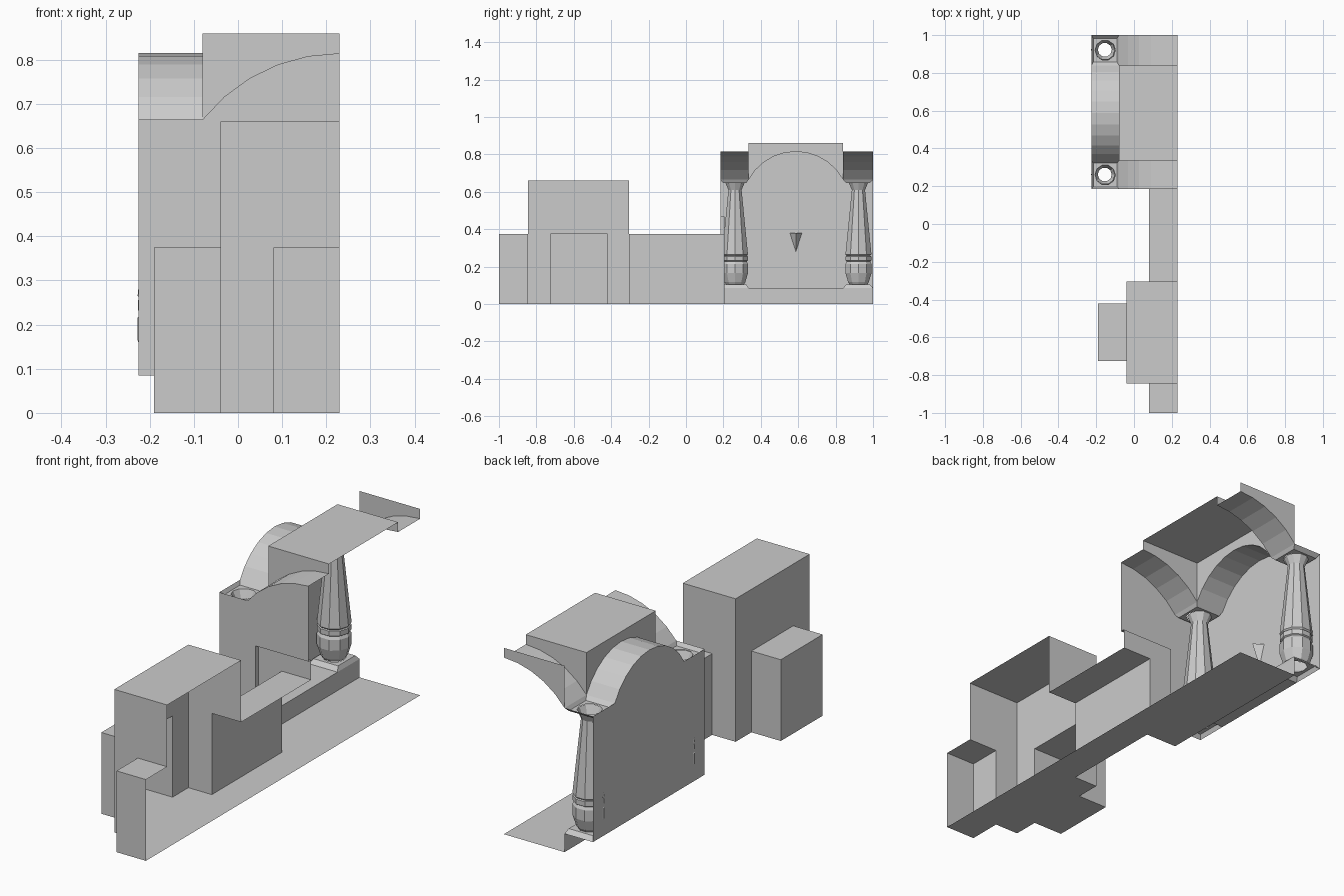
import bpy, bmesh
from math import sin, cos, asin, pi

if "Cube" in bpy.data.objects:
    bpy.data.objects.remove(bpy.data.objects["Cube"])

XR = 0.23                       # open section plane
XW, XC = -0.225, -0.08          # hall side wall, inner line of the pillars
Y0, Y1, Y2, Y3 = 0.185, 0.335, 0.84, 1.0
YD = 0.205                      # recessed door panel
STEP, SPRING, APEX, TOP = 0.085, 0.665, 0.815, 0.86


def build(name, faces):
    bm = bmesh.new()
    for f in faces:
        bm.faces.new([bm.verts.new(p) for p in f])
    bmesh.ops.remove_doubles(bm, verts=bm.verts[:], dist=1e-5)
    bmesh.ops.recalc_face_normals(bm, faces=bm.faces[:])
    me = bpy.data.meshes.new(name)
    bm.to_mesh(me)
    bm.free()
    ob = bpy.data.objects.new(name, me)
    bpy.context.collection.objects.link(ob)
    return ob


def flat(x0, x1, y0, y1, z):
    return [(x0, y0, z), (x1, y0, z), (x1, y1, z), (x0, y1, z)]


def wall_x(x, y0, y1, z0, z1):
    return [(x, y0, z0), (x, y1, z0), (x, y1, z1), (x, y0, z1)]


def wall_y(y, x0, x1, z0, z1):
    return [(x0, y, z0), (x1, y, z0), (x1, y, z1), (x0, y, z1)]


def cut_wall_y(y, x0, z1, dx, dz):
    """Wall reaching the section plane with a doorway cut from its corner."""
    pts = [(x0, 0), (dx, 0), (dx, dz), (XR, dz), (XR, z1), (x0, z1)]
    return [(x, y, z) for x, z in pts]


def arc(centre, half, n, full):
    """Segmental arch from the left springing to the crown or right springing."""
    h = APEX - SPRING
    r = (half * half + h * h) / (2 * h)
    a = asin(half / r)
    steps = 2 * n if full else n
    return [(centre + r * sin(-a + a * i / n), APEX - r + r * cos(-a + a * i / n))
            for i in range(steps + 1)]


# Low passage: end piece and link to the hall
for name, ya, yb in (("end_passage", -1.0, -0.845), ("link_passage", -0.305, YD)):
    f = [wall_x(0.08, ya, yb, 0, 0.375), flat(0.08, XR, ya, yb, 0.375),
         flat(0.08, XR, ya, yb, 0)]
    if ya == -1.0:
        f.append(wall_y(ya, 0.08, XR, 0, 0.375))
    build(name, f)

# Tall chamber with doorways at both ends and an opening to the niche
xa, ya, yb, na, nb = -0.04, -0.845, -0.305, -0.725, -0.42
chamber_side = [(xa, y, z) for y, z in ((ya, 0), (na, 0), (na, 0.375), (nb, 0.375),
                                        (nb, 0), (yb, 0), (yb, 0.66), (ya, 0.66))]
build("tall_chamber", [chamber_side, flat(xa, XR, ya, yb, 0.66), flat(xa, XR, ya, yb, 0),
                       cut_wall_y(ya, xa, 0.66, 0.08, 0.375),
                       cut_wall_y(yb, xa, 0.66, 0.08, 0.375)])
build("niche", [wall_x(-0.19, na, nb, 0, 0.375), wall_y(na, -0.19, xa, 0, 0.375),
                wall_y(nb, -0.19, xa, 0, 0.375), flat(-0.19, xa, na, nb, 0.375),
                flat(-0.19, xa, na, nb, 0)])

# Hall floor, step and shelf under the side arch
build("hall_floor", [flat(XC, XR, Y0, Y3, 0), wall_x(XC, Y0, Y3, 0, STEP),
                     flat(XW, XC, Y1, Y2, STEP)])

# Arches: half span across the hall, full span along the side
cross = arc(XR, XR - XC, 5, False)
side = arc((Y1 + Y2) / 2, (Y2 - Y1) / 2, 5, True)

# Hall front wall with a recessed doorway
dx, dz = -0.04, 0.467
front = [(XW, STEP), (XC, STEP), (XC, 0), (dx, 0), (dx, dz), (XR, dz)]
front += cross[::-1] + [(XW, SPRING)]
build("hall_front_wall", [[(x, Y0, z) for x, z in front],
                          wall_x(dx, Y0, YD, 0, dz), flat(dx, XR, Y0, YD, dz),
                          cut_wall_y(YD, dx, dz, 0.08, 0.375)])

# Hall side wall, arched between the pillars
build("hall_side_wall", [[(XW, y, z) for y, z in
                          [(Y0, SPRING), (Y0, STEP), (Y3, STEP), (Y3, SPRING)] + side[::-1]]])

# Barrel vaults
build("side_vault", [[(XW, *p), (XC, *p), (XC, *q), (XW, *q)]
                     for p, q in zip(side, side[1:])])
for name, ya, yb in (("front_vault", Y0, Y1), ("back_vault", Y2, Y3)):
    build(name, [[(p[0], ya, p[1]), (p[0], yb, p[1]), (q[0], yb, q[1]), (q[0], ya, q[1])]
                 for p, q in zip(cross, cross[1:])])

# Raised ceiling bay with its spandrels, plus the end spandrel
cross_spandrel = cross + [(XR, TOP), (XC, TOP)]
build("ceiling_bay", [flat(XC, XR, Y1, Y2, TOP),
                      [(XC, y, z) for y, z in side + [(Y2, TOP), (Y1, TOP)]]]
      + [[(x, y, z) for x, z in cross_spandrel] for y in (Y1, Y2)])
build("end_spandrel", [[(x, Y3, z) for x, z in cross_spandrel]])

# Turned pillars, ten sided and open, on square hollow plinths and caps
N = 10
PROFILE = [(0.05, 0.105), (0.058, 0.117), (0.073, 0.165), (0.073, 0.215), (0.066, 0.228),
           (0.072, 0.232), (0.072, 0.255), (0.066, 0.258), (0.073, 0.265),
           (0.037, 0.61), (0.054, 0.648)]


def square(cx, cy, hx, hy, z):
    return [(cx + sx * hx, cy + sy * hy, z)
            for sx, sy in ((-1, -1), (1, -1), (1, 1), (-1, 1))]


def holed_plate(name, cx, cy, hy, z_out, z_in, r):
    """Square rim sloping to an inner square with a round hole."""
    hx = (XC - XW) / 2
    outer = square(cx, cy, hx, hy, z_out)
    inner = square(cx, cy, 0.063, 0.063, z_in)
    bm = bmesh.new()
    vo = [bm.verts.new(p) for p in outer]
    vi = [bm.verts.new(p) for p in inner]
    vr = [bm.verts.new((cx + r * cos(2 * pi * i / N), cy + r * sin(2 * pi * i / N), z_in))
          for i in range(N)]
    edges = [bm.edges.new((ring[i], ring[(i + 1) % len(ring)]))
             for ring in (vi, vr) for i in range(len(ring))]
    bmesh.ops.triangle_fill(bm, edges=edges, use_beauty=True, normal=(0, 0, 1))
    for i in range(4):
        j = (i + 1) % 4
        bm.faces.new((vo[i], vo[j], vi[j], vi[i]))
    me = bpy.data.meshes.new(name)
    bm.to_mesh(me)
    bm.free()
    bpy.context.collection.objects.link(bpy.data.objects.new(name, me))


for tag, ya, yb in (("front", Y0, Y1), ("back", Y2, Y3)):
    cx, cy, hy = (XW + XC) / 2 - 0.002, (ya + yb) / 2 + 0.002, (yb - ya) / 2
    rings = [[(cx + r * cos(2 * pi * i / N), cy + r * sin(2 * pi * i / N), z)
              for i in range(N)] for r, z in PROFILE]
    build(tag + "_pillar", [[a[i], a[(i + 1) % N], b[(i + 1) % N], b[i]]
                            for a, b in zip(rings, rings[1:]) for i in range(N)])
    px, py = (XW + XC) / 2, (ya + yb) / 2
    holed_plate(tag + "_plinth", px, py, hy, STEP, 0.105, 0.05)
    holed_plate(tag + "_cap", px, py, hy, SPRING, 0.648, 0.054)

# Small pointed wall sconce
ym = (Y1 + Y2) / 2
l, r, o, tip = ((XW, ym - 0.032, 0.38), (XW, ym + 0.032, 0.38),
                (XW + 0.04, ym, 0.38), (XW, ym, 0.28))
build("wall_sconce", [[l, o, tip], [o, r, tip], [l, r, o]])
